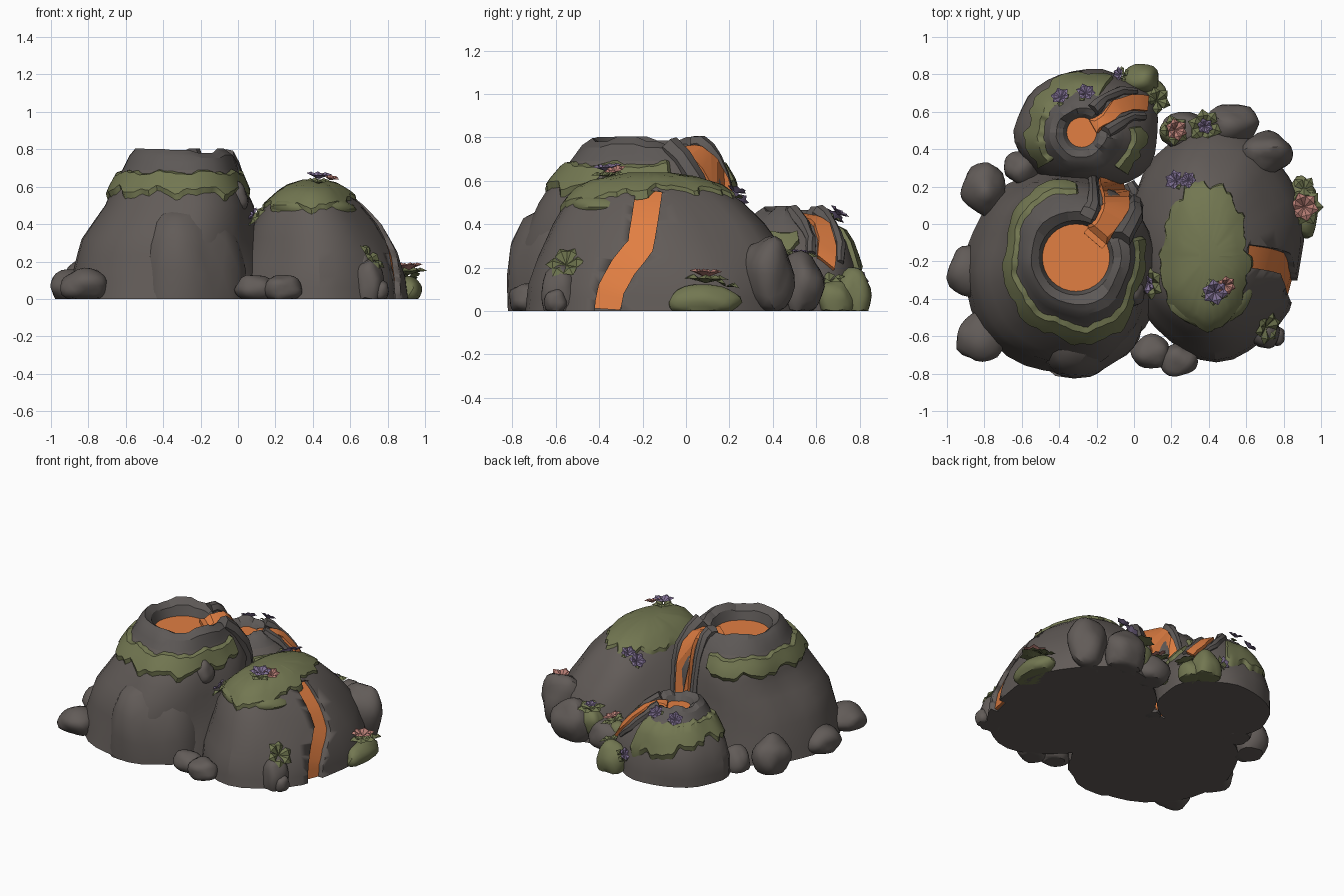
import bpy, bmesh, math, random
from mathutils import Vector, noise
from mathutils.bvhtree import BVHTree

if "Cube" in bpy.data.objects:
    bpy.data.objects.remove(bpy.data.objects["Cube"])

random.seed(4)

def mat(name, c):
    m = bpy.data.materials.new(name)
    m.diffuse_color = (*c, 1)
    m.use_nodes = True
    m.node_tree.nodes["Principled BSDF"].inputs["Base Color"].default_value = m.diffuse_color
    return m

ROCK = mat("rock", (.122, .106, .098))
RIM = mat("dark rock", (.11, .099, .094))
LAVA = mat("lava orange", (.75, .21, .055))
MOSS = mat("moss green", (.17, .185, .083))
LEAF = mat("leaf green", (.16, .18, .078))
PINK = mat("pink petal", (.48, .21, .18))
PURPLE = mat("purple petal", (.22, .165, .30))
TREES = {}

def make(name, verts, faces, mats, idx=None, angle=25, fix=True, solid=False):
    me = bpy.data.meshes.new(name)
    me.from_pydata([tuple(v) for v in verts], [], faces)
    for m in mats:
        me.materials.append(m)
    if idx:
        me.polygons.foreach_set("material_index", idx)
    if fix:
        bm = bmesh.new()
        bm.from_mesh(me)
        bmesh.ops.recalc_face_normals(bm, faces=bm.faces)
        bm.to_mesh(me)
        bm.free()
    ob = bpy.data.objects.new(name, me)
    bpy.context.collection.objects.link(ob)
    bpy.ops.object.select_all(action='DESELECT')
    ob.select_set(True)
    bpy.context.view_layer.objects.active = ob
    bpy.ops.object.shade_smooth_by_angle(angle=math.radians(angle))
    if solid:
        TREES[name] = BVHTree.FromPolygons([Vector(v) for v in verts], faces)
    return ob

def cast(o, d, only=None):
    trees = [TREES[only]] if only else TREES.values()
    hits = [h for h in (t.ray_cast(Vector(o), Vector(d)) for t in trees) if h[0]]
    if not hits:
        return None
    h = min(hits, key=lambda h: h[3])
    return h[0], (h[1] if h[1].dot(Vector(d)) < 0 else -h[1])

# ---- mound surfaces: profile rows are (z, cx, cy, rx, ry)
def surface(prof, amp):
    def P(th, z):
        for a, b in zip(prof, prof[1:]):
            if z <= b[0]:
                break
        k = (z - a[0]) / (b[0] - a[0])
        _, cx, cy, rx, ry = [p + (q - p) * k for p, q in zip(a, b)]
        c, s = math.cos(th), math.sin(th)
        f = 1 + amp * noise.noise(Vector((c * 1.6 + prof[0][1] * 9, s * 1.6, z * 2.5)))
        return Vector((cx + rx * c * f, cy + ry * s * f, z))
    return P

def mound(name, prof, P, inner=(), gap=0, drop=0, rimz=9, seg=32):
    zs = []
    for a, b in zip(prof, prof[1:]):
        zs += [a[0], (a[0] + b[0]) / 2]
    zs.append(prof[-1][0])
    top, cx, cy, _, _ = prof[-1]
    verts, faces, idx = [], [], []
    rings = [(z, None) for z in zs] + list(inner)
    for z, r in rings:
        for i in range(seg):
            th = math.tau * i / seg
            v = P(th, z) if r is None else Vector((cx + r * math.cos(th), cy + r * math.sin(th), z))
            if inner and z > rimz:                      # chipped rim with a spillway
                d = abs((th - gap + math.pi) % math.tau - math.pi)
                k = (z - rimz) / (top - rimz)
                chip = noise.cell(Vector((th * 1.6, cx * 9, 0)))
                v.z -= k * (.03 * abs(chip) + drop * max(0, min(1, 1.6 - d / .26)))
            verts.append(v)
    for j in range(len(rings) - 1):
        for i in range(seg):
            k = (i + 1) % seg
            faces.append((j * seg + i, j * seg + k, j * seg + seg + k, j * seg + seg + i))
            idx.append(1 if rings[j][0] >= rimz - .001 else 0)
    faces.append(tuple(reversed(range(seg))))
    faces.append(tuple(range((len(rings) - 1) * seg, len(rings) * seg)))
    idx += [0, 2 if inner else 0]
    return make(name, verts, faces, [ROCK, RIM, LAVA], idx, 22, solid=True)

main_p = [(0, -.38, -.25, .53, .55), (.15, -.37, -.25, .51, .54), (.32, -.36, -.245, .47, .515),
          (.5, -.32, -.21, .40, .46), (.6, -.32, -.19, .36, .41), (.69, -.31, -.18, .315, .345),
          (.77, -.30, -.185, .28, .29), (.805, -.31, -.18, .24, .25)]
right_p = [(0, .44, -.1, .46, .64), (.12, .435, -.1, .45, .62), (.25, .43, -.1, .41, .57),
           (.4, .41, -.12, .34, .48), (.5, .4, -.14, .265, .40), (.57, .4, -.16, .185, .32),
           (.61, .4, -.17, .12, .2), (.63, .4, -.17, .03, .05)]
small_p = [(0, -.25, .5, .39, .33), (.12, -.25, .5, .385, .325), (.22, -.255, .5, .35, .30),
           (.32, -.26, .5, .28, .26), (.4, -.27, .49, .21, .21), (.46, -.28, .49, .17, .165),
           (.485, -.28, .49, .135, .13)]
MP, RP, SP = surface(main_p, .09), surface(right_p, .08), surface(small_p, .09)
mound("main_volcano", main_p, MP, [(.77, .2), (.70, .18)], .75, .08, .69)
right = mound("right_mound", right_p, RP)
mound("small_volcano", small_p, SP, [(.46, .1), (.425, .08)], .5, .05, .4)

# ---- lava ribbons projected on the rock
def lerp_path(pts, n):
    pts = [Vector(p) for p in pts]
    return [a.lerp(b, i / n) for a, b in zip(pts, pts[1:]) for i in range(n)] + [pts[-1]]

def ribbon(name, pts, d, width, lo, hi, m, only, n=3):
    d = Vector(d)
    path = lerp_path(pts, n)
    verts, faces = [], []
    for i, p in enumerate(path):
        t = (path[min(i + 1, len(path) - 1)] - path[max(i - 1, 0)]).normalized()
        side = t.cross(d).normalized() * width / 2
        row = []
        for s in (-1, 1):
            o = p + side * s - d * 3
            if d.z == 0:
                o.z = max(o.z, .004)
            h = cast(o, d, only)
            q, nn = h if h else (Vector((p.x + side.x * s, p.y + side.y * s, 0)), -d)
            if d.z == 0:
                nn = -d
            row.append([q + nn * k for k in (lo, hi)])
        verts += [row[0][0], row[1][0], row[1][1], row[0][1]]
    for v in verts:
        v.z = max(v.z, 0)
    for i in range(len(path) - 1):
        a = i * 4
        faces += [(a + k, a + (k + 1) % 4, a + 4 + (k + 1) % 4, a + 4 + k) for k in range(4)]
    e = len(verts) - 4
    faces += [(3, 2, 1, 0), (e, e + 1, e + 2, e + 3)]
    return make(name, verts, faces, [m], angle=30)

side_path = [(0, -.17, .555), (0, -.19, .42), (0, -.21, .3), (0, -.29, .2), (0, -.345, .1), (0, -.365, 0)]
cutter = ribbon("groove_cutter", side_path, (-1, 0, 0), .12, -.05, .14, ROCK, "right_mound")
for v in cutter.data.vertices:                 # push the lower end through the base
    if v.co.z < .012:
        v.co.z = -.05
cutter.hide_render = True
ribbon("right_lava_flow", side_path, (-1, 0, 0), .122, -.07, -.03, LAVA, "right_mound")
mod = right.modifiers.new("groove", 'BOOLEAN')
mod.operation, mod.object, mod.solver = 'DIFFERENCE', cutter, 'EXACT'
bpy.ops.object.select_all(action='DESELECT')
bpy.context.view_layer.objects.active = right
bpy.ops.object.modifier_apply(modifier="groove")
bpy.data.objects.remove(cutter)

main_path = [(-.22, -.09, 0), (-.155, -.015, 0), (-.105, .08, 0), (-.105, .15, 0), (-.12, .21, 0), (-.125, .25, 0)]
small_path = [(-.22, .52, 0), (-.15, .56, 0), (-.1, .62, 0), (-.02, .645, 0), (.06, .64, 0)]
ribbon("main_lava_flow", main_path, (0, 0, -1), .13, -.03, .026, LAVA, "main_volcano")
ribbon("small_lava_flow", small_path, (0, 0, -1), .075, -.03, .022, LAVA, "small_volcano")

# ---- rocky banks beside the flows, resting on the slope
def bank(name, only, pts, r0, r1, sides=7):
    path = lerp_path([(x, y, 0) for x, y in pts], 2)
    for p in path:
        h = cast((p.x, p.y, 3), (0, 0, -1), only)
        p.z = h[0].z if h else 0
    verts, faces = [], []
    for i, p in enumerate(path):
        t = (path[min(i + 1, len(path) - 1)] - path[max(i - 1, 0)]).normalized()
        u = t.cross(Vector((0, 0, 1))).normalized()
        w = u.cross(t)
        r = r0 + (r1 - r0) * i / (len(path) - 1) + random.uniform(-.006, .006)
        for k in range(sides):
            a = math.tau * k / sides
            v = p + (u * math.cos(a) + w * math.sin(a)) * r
            verts.append(Vector((v.x, v.y, max(0, min(v.z, main_p[-1][0])))))
    for i in range(len(path) - 1):
        a = i * sides
        faces += [(a + k, a + (k + 1) % sides, a + sides + (k + 1) % sides, a + sides + k) for k in range(sides)]
    faces += [tuple(range(sides)), tuple(range(len(verts) - sides, len(verts)))]
    make(name, verts, faces, [RIM], angle=30)

bank("main_bank_right", "main_volcano", [(-.07, -.08), (0, .04), (.01, .12), (-.01, .18), (-.03, .22)], .06, .03)
bank("main_bank_left", "main_volcano", [(-.25, .04), (-.22, .1), (-.215, .17), (-.22, .25)], .05, .025)
bank("small_bank_front", "small_volcano", [(-.15, .49), (-.07, .54), (-.01, .575), (.05, .575)], .034, .022)
bank("small_bank_back", "small_volcano", [(-.22, .61), (-.16, .67), (-.07, .71), (.01, .71)], .034, .022)

# ---- moss blankets hugging the mounds with ragged edges
def moss(name, P, a0, a1, lo, hi, n=90, rows=5, thick=.02, cap=False):
    verts, faces = [], []
    for j in range(rows + 1):
        u = j / rows
        for i in range(n + 1):
            th = a0 + (a1 - a0) * i / n
            z = lo(th) + (hi(th) - lo(th)) * u
            e = .004
            nn = (P(th + .02, z) - P(th - .02, z)).cross(P(th, z + e) - P(th, z - e)).normalized()
            edge = j == 0 or (j == rows and not cap) or (i in (0, n) and not cap)
            verts.append(P(th, z) + nn * (-.012 if edge else thick))
    w = n + 1
    for j in range(rows):
        for i in range(n):
            faces.append((j * w + i, j * w + i + 1, j * w + w + i + 1, j * w + w + i))
    if cap:
        faces.append(tuple(rows * w + i for i in range(n)))
    make(name, verts, faces, [MOSS], angle=35, fix=False)

def rag(th, a=.02):
    return a * (math.sin(th * 9) + .7 * math.sin(th * 17 + 1) + .4 * math.sin(th * 29))

moss("main_moss", MP, 1.5, 1.5 + 5.1, lambda t: .545 + rag(t, .017), lambda t: .69 + rag(t + 2, .008))
moss("right_moss", RP, 0, math.tau, lambda t: .485 + .03 * math.sin(t) + .06 * math.exp(2.5 * (math.cos(t) - 1))
     + rag(t, .012), lambda t: .625, thick=.014, cap=True)
moss("small_moss", SP, 1.15, 3.9, lambda t: .21 + .06 * math.cos(2 * (t - 3)) + rag(t, .018), lambda t: .41 + rag(t + 1, .007))
moss("small_moss_front", SP, -.9, .1, lambda t: .27 + rag(t), lambda t: .37, n=25)

# ---- boulders (x, y, z, rx, ry, rz)
def boulder(name, x, y, z, rx, ry, rz, m=ROCK):
    bm = bmesh.new()
    bmesh.ops.create_icosphere(bm, subdivisions=3, radius=1)
    verts = []
    for v in bm.verts:
        p = v.co * (1 + .22 * noise.noise(v.co * 1.2 + Vector((x, y, z)) * 9))
        verts.append(Vector((x + p.x * rx, y + p.y * ry, max(0, z + p.z * rz))))
    faces = [tuple(v.index for v in f.verts) for f in bm.faces]
    bm.free()
    make(name, verts, faces, [m], angle=35, solid=True)

for i, b in enumerate([(-.80, .19, .09, .12, .14, .14), (-.88, -.25, .06, .12, .13, .09), (-.83, -.61, .07, .13, .13, .09),
                       (.09, -.68, .05, .1, .09, .08), (.24, -.73, .05, .1, .09, .08), (.7, -.58, .07, .08, .09, .14),
                       (.76, -.6, .04, .05, .05, .06), (.65, -.53, .17, .06, .06, .08), (.52, .53, .11, .16, .11, .15),
                       (.7, .38, .17, .14, .12, .19), (-.01, -.37, .54, .065, .07, .085), (-.6, .3, .05, .1, .09, .1),
                       (-.28, -.5, 0, .31, .35, .57), (.28, .5, .08, .13, .1, .11)]):
    boulder(f"boulder_{i}", *b)
for i, b in enumerate([(.9, .08, .04, .085, .16, .08), (.04, .77, .07, .1, .085, .13), (.2, .49, .1, .07, .06, .09),
                       (.38, .51, .14, .09, .07, .09), (.4, -.38, .48, .22, .17, .085), (.11, .69, .05, .07, .08, .09)]):
    boulder(f"moss_lump_{i}", *b, m=MOSS)

# ---- plants: folded leaves around a petal flower
def blade(verts, faces, o, d, up, length, w):
    s = d.cross(up).normalized() * w
    m = o + d * length * .6
    k = len(verts)
    verts += [o, m + s, m - s, m + up * w * .5, o + d * length - up * w * .3]
    faces += [(k, k + 1, k + 3), (k, k + 3, k + 2), (k + 1, k + 4, k + 3), (k + 3, k + 4, k + 2), (k, k + 2, k + 1), (k + 1, k + 2, k + 4)]

def plant(name, x, y, color, size=.06, leaves=5, leaf=.09):
    h = cast((x, y, 3), (0, 0, -1))
    if not h:
        return
    o, n = h
    n = (n + Vector((0, 0, .4))).normalized()
    o = o + n * .006
    u = n.orthogonal().normalized()
    w = n.cross(u)
    for part, count, ln, lift, tilt, m in (("leaves", leaves, leaf, 0, .3, LEAF), ("flower", 6 if color else 0, size, .025, .5, color)):
        verts, faces = [], []
        for i in range(count):
            a = math.tau * (i + random.uniform(-.15, .15)) / count
            d = ((u * math.cos(a) + w * math.sin(a)) + n * tilt).normalized()
            blade(verts, faces, o + n * lift, d, n, ln, ln * .37)
        if count:
            make(f"{name}_{part}", verts, faces, [m], angle=20)

for i, p in enumerate([(.91, .09, PINK, .09, 7, .11), (.21, .5, PINK, .07, 5, .09), (.38, .52, PURPLE, .05, 6, .1),
                       (.24, .22, PURPLE, .065, 3, .05), (.3, .22, PURPLE, .055, 2, .05), (.43, -.36, PURPLE, .08, 5, .08),
                       (.48, -.32, PINK, .06, 0, .08), (.1, -.31, PURPLE, .065, 6, .1), (-.38, .66, PURPLE, .06, 2, .05),
                       (-.26, .68, PURPLE, .06, 2, .05), (-.05, .79, PURPLE, .05, 4, .06), (.7, -.55, None, 0, 6, .1),
                       (.12, .66, None, 0, 5, .08), (.91, .18, None, 0, 4, .08)]):
    plant(f"plant_{i}", *p)
